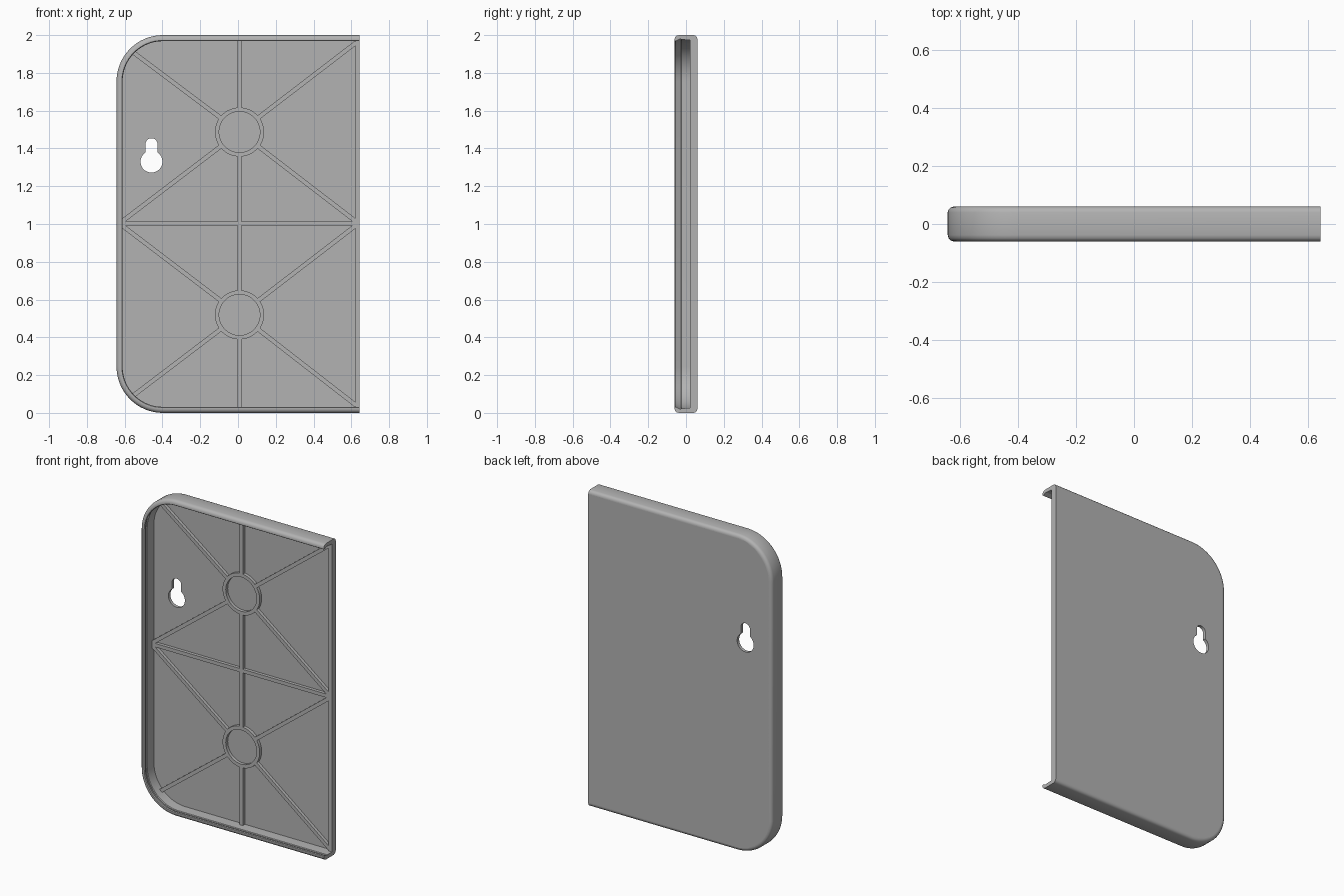
import bpy, bmesh, math
from mathutils import Vector

cube = bpy.data.objects.get("Cube")
if cube:
    bpy.data.objects.remove(cube, do_unlink=True)

W, H, R = 0.643, 2.0, 0.245      # half width, height, corner radius
BACK, FLOOR, RIB_TOP = 0.06, 0.04, 0.02

grey = bpy.data.materials.new("plain grey")
grey.use_nodes = True
grey.diffuse_color = (0.45, 0.45, 0.45, 1)
grey.node_tree.nodes["Principled BSDF"].inputs["Base Color"].default_value = (0.45, 0.45, 0.45, 1)


def finish(name, bm, smooth=False):
    """Turn a bmesh into a named object."""
    bmesh.ops.recalc_face_normals(bm, faces=bm.faces)
    mesh = bpy.data.meshes.new(name)
    bm.to_mesh(mesh)
    bm.free()
    mesh.materials.append(grey)
    obj = bpy.data.objects.new(name, mesh)
    bpy.context.collection.objects.link(obj)
    if smooth:
        bpy.ops.object.select_all(action='DESELECT')
        obj.select_set(True)
        bpy.context.view_layer.objects.active = obj
        bpy.ops.object.shade_smooth_by_angle(angle=math.radians(35))
    return obj


def arc(cx, cz, r, start, end, n):
    return [(cx + r * math.cos(math.radians(start + (end - start) * i / n)),
             cz + r * math.sin(math.radians(start + (end - start) * i / n))) for i in range(n + 1)]


def outline(d):
    """U-shaped path at inward distance d, open on the right."""
    return ([(W, H - d)] + arc(R - W, H - R, R - d, 90, 180, 16)
            + arc(R - W, R, R - d, 180, 270, 16) + [(W, d)])


# Rim: hooked section swept round three sides
section = [(0.02, BACK), (0.01, 0.057), (0.003, 0.05), (0, 0.04),
           (0, -0.038), (0.003, -0.049), (0.01, -0.057), (0.02, -0.06),
           (0.028, -0.06), (0.032, -0.055), (0.019, -0.027),
           (0.024, -0.024), (0.026, FLOOR), (0.026, BACK)]
bm = bmesh.new()
rails = [[bm.verts.new((x, y, z)) for x, z in outline(d)] for d, y in section]
for a, b in zip(rails, rails[1:] + rails[:1]):
    for i in range(len(a) - 1):
        bm.faces.new((a[i], a[i + 1], b[i + 1], b[i]))
for end in (0, -1):
    bm.faces.new([rail[end] for rail in rails])
finish("rim", bm, True)

# Back plate with a keyhole
KX, KZ, KR, SLOT = -0.458, 1.33, 0.058, 0.032
side = math.degrees(math.acos(SLOT / KR))
keyhole = arc(KX, KZ, KR, 180 - side, 360 + side, 28) + arc(KX, 1.422, SLOT, 0, 180, 14)
bm = bmesh.new()
for loop in (outline(0.02), keyhole):
    vs = [bm.verts.new((x, (BACK + FLOOR) / 2, z)) for x, z in loop]
    for a, b in zip(vs, vs[1:] + vs[:1]):
        bm.edges.new((a, b))
bmesh.ops.triangle_fill(bm, use_beauty=True, edges=bm.edges[:])
plate = finish("back_plate", bm)
thick = plate.modifiers.new("thickness", 'SOLIDIFY')
thick.thickness, thick.offset = BACK - FLOOR, 0


# Ribs on the plate
def rib(name, start, end, width=0.023):
    a, b = Vector(start), Vector(end)
    n = (b - a).normalized().orthogonal() * width / 2
    bm = bmesh.new()
    lo, hi = [[bm.verts.new((p.x, y, p.y)) for p in (a + n, b + n, b - n, a - n)]
              for y in (FLOOR + 0.005, RIB_TOP)]
    bm.faces.new(lo)
    bm.faces.new(hi)
    for i in range(4):
        j = (i + 1) % 4
        bm.faces.new((lo[i], lo[j], hi[j], hi[i]))
    finish(name, bm)


def ring(name, cx, cz, inner, outer):
    n = 48
    bm = bmesh.new()
    loops = [[bm.verts.new((x, y, z)) for x, z in arc(cx, cz, r, 0, 360, n)[:-1]]
             for r, y in ((inner, FLOOR + 0.005), (inner, RIB_TOP),
                          (outer, RIB_TOP), (outer, FLOOR + 0.005))]
    for a, b in zip(loops, loops[1:] + loops[:1]):
        for i in range(n):
            j = (i + 1) % n
            bm.faces.new((a[i], a[j], b[j], b[i]))
    finish(name, bm, True)


CX, MID, RO, RI = 0.008, 1.003, 0.13, 0.108
rib("middle_rib", (-0.62, MID), (0.63, MID))
rib("open_edge_rib", (W - 0.011, 0.02), (W - 0.011, H - 0.02), 0.022)
for label, cz, s in (("upper", 1.487, 1), ("lower", 0.519, -1)):
    ring(label + "_ring", CX, cz, RI, RO)
    far = H - 0.04 if s > 0 else 0.04
    ends = {"corner": (-0.57, far - s * 0.04), "left": (-0.615, MID + s * 0.01),
            "right": (0.625, MID + s * 0.01), "outer_right": (0.625, far),
            "vertical_outer": (CX, far + s * 0.015), "vertical_inner": (CX, MID)}
    for part, end in ends.items():
        c, e = Vector((CX, cz)), Vector(end)
        start = c + (e - c).normalized() * (RO - 0.01)
        rib(f"{label}_{part}_rib", start, e)
